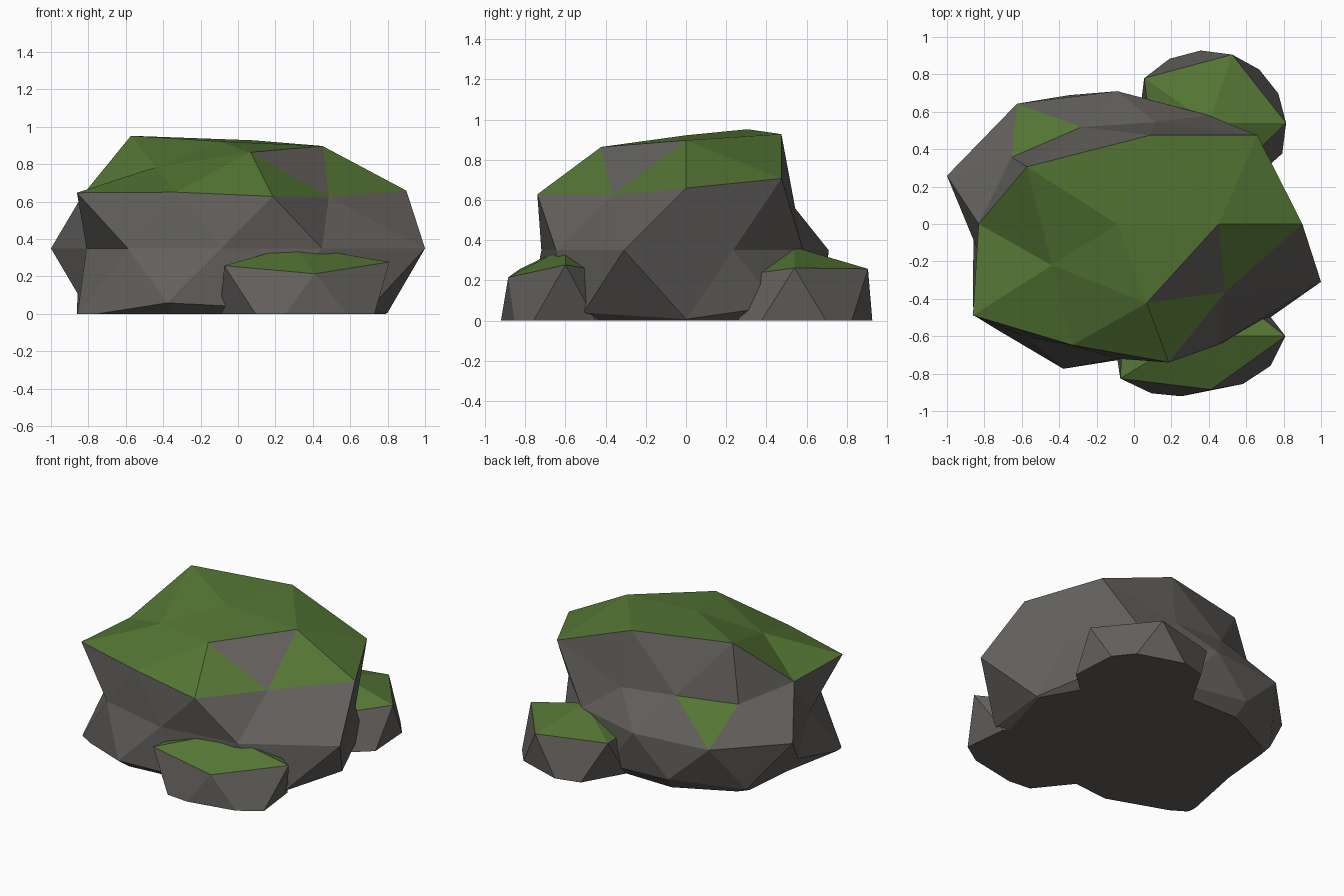
import bpy, bmesh, math
from mathutils import Vector

if "Cube" in bpy.data.objects:
    bpy.data.objects.remove(bpy.data.objects["Cube"])


def material(name, rgb):
    m = bpy.data.materials.new(name)
    m.diffuse_color = (*rgb, 1)
    m.use_nodes = True
    m.node_tree.nodes["Principled BSDF"].inputs["Base Color"].default_value = m.diffuse_color
    return m


stone = material("stone", (0.125, 0.117, 0.108))
moss = material("moss", (0.09, 0.18, 0.035))


def rock(name, subdivisions, centre, scale, rings, bare_spot=None):
    """Icosphere with a radius per vertex (rings top to bottom, each by angle),
    cut flat at the ground, with moss on the faces that look upwards."""
    bm = bmesh.new()
    bmesh.ops.create_icosphere(bm, subdivisions=subdivisions, radius=1)
    radii = [r for ring in rings for r in ring]

    def order(v):
        angle = round(math.degrees(math.atan2(v.co.y, v.co.x))) % 360
        return (-round(v.co.z, 2), angle)

    for v, r in zip(sorted(bm.verts, key=order), radii):
        v.co = Vector([c + s * r * d for c, s, d in zip(centre, scale, v.co)])

    # Flat base
    bmesh.ops.bisect_plane(bm, geom=bm.verts[:] + bm.edges[:] + bm.faces[:],
                           plane_co=(0, 0, 0), plane_no=(0, 0, 1), clear_inner=True)
    bmesh.ops.edgeloop_fill(bm, edges=[e for e in bm.edges if e.is_boundary])
    bmesh.ops.recalc_face_normals(bm, faces=bm.faces[:])

    # Moss
    for f in bm.faces:
        f.normal_update()
        f.material_index = int(f.normal.z > 0.715)
    if bare_spot:
        spot = Vector(bare_spot)
        near = min(bm.faces, key=lambda f: (f.calc_center_median() - spot).length)
        near.material_index = 0

    mesh = bpy.data.meshes.new(name)
    bm.to_mesh(mesh)
    bm.free()
    mesh.materials.append(stone)
    mesh.materials.append(moss)
    bpy.context.collection.objects.link(bpy.data.objects.new(name, mesh))


# Large boulder
rock("boulder", 2, (-0.09, 0, 0.35), (1.146, 1, 0.715), [
    [0.80],
    [0.90, 0.95, 0.99, 0.715, 0.845],
    [0.95, 0.64, 0.76, 0.80, 0.73],
    [0.966, 0.64, 0.68, 0.93, 0.87],
    [0.76, 0.72, 0.71, 0.795, 0.835, 0.66, 0.74, 0.72, 0.80, 1.0],
    [0.87, 0.81, 0.75, 0.91, 0.97],
    [0.913, 0.80, 0.85, 0.977, 0.85],
    [0.90] * 5,
    [0.80],
], bare_spot=(0.34, -0.26, 0.79))

# Small stones at the front and back
rock("front_stone", 1, (0.30, -0.60, 0.065), (1.2, 1, 1), [
    [0.30],
    [0.475, 0.36, 0.40, 0.43, 0.335],
    [0.40, 0.40, 0.38, 0.40, 0.45],
    [0.40],
])
rock("back_stone", 1, (0.40, 0.54, 0.065), (1.05, 1, 1), [
    [0.30],
    [0.44, 0.43, 0.455, 0.38, 0.35],
    [0.46, 0.47, 0.40, 0.40, 0.50],
    [0.40],
])
